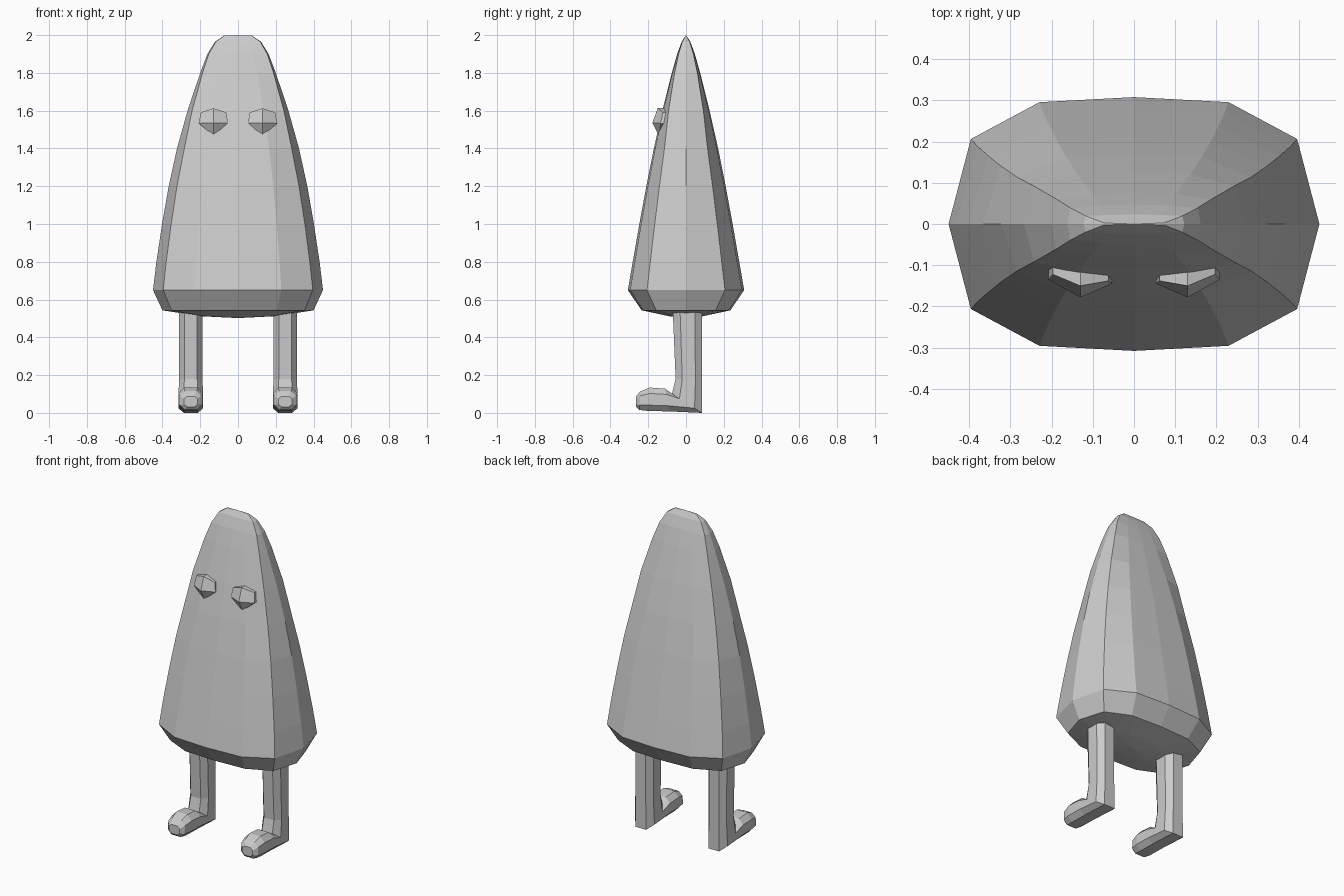
import bpy, bmesh

cube = bpy.data.objects.get("Cube")
if cube:
    bpy.data.objects.remove(cube, do_unlink=True)

# One plain grey for the whole model
grey = bpy.data.materials.new("plain grey")
grey.use_nodes = True
grey.diffuse_color = (0.6, 0.6, 0.6, 1)
grey.node_tree.nodes["Principled BSDF"].inputs["Base Color"].default_value = (0.6, 0.6, 0.6, 1)


def make_object(name, bm):
    bmesh.ops.recalc_face_normals(bm, faces=bm.faces)
    mesh = bpy.data.meshes.new(name)
    bm.to_mesh(mesh)
    bm.free()
    mesh.materials.append(grey)
    obj = bpy.data.objects.new(name, mesh)
    bpy.context.collection.objects.link(obj)
    return obj


def loft(bm, rings):
    """Bridge closed rings of equal length and return their vertices."""
    rows = [[bm.verts.new(p) for p in ring] for ring in rings]
    n = len(rows[0])
    for a, b in zip(rows, rows[1:]):
        for i in range(n):
            j = (i + 1) % n
            bm.faces.new((a[i], a[j], b[j], b[i]))
    return rows


def fan(bm, ring, tip):
    v = bm.verts.new(tip)
    for i in range(len(ring)):
        bm.faces.new((ring[i], ring[(i + 1) % len(ring)], v))


# Body: ten-sided cone flattened into a ridge at the top
def body_ring(z, w, d):
    t = max(0, (z - 1.4) / 0.6)
    cx, cy = 0.88 + 0.09 * t, 0.67 + 0.2 * t
    quarter = [(1, 0), (cx, cy), (0.51, 0.96), (0, 1)]
    half = quarter + [(-x, y) for x, y in quarter[2::-1]]
    outline = half + [(x, -y) for x, y in half[-2:0:-1]]
    return [(x * w, y * d, z) for x, y in outline]


body_profile = [
    (0.512, 0.2, 0.09), (0.543, 0.4, 0.235), (0.65, 0.45, 0.308),
    (0.8, 0.432, 0.282), (1.0, 0.402, 0.247), (1.2, 0.367, 0.21),
    (1.4, 0.323, 0.17), (1.6, 0.267, 0.125), (1.8, 0.2, 0.075),
    (1.9, 0.162, 0.047), (1.965, 0.122, 0.023), (1.997, 0.075, 0.003),
]
bm = bmesh.new()
rows = loft(bm, [body_ring(*p) for p in body_profile])
fan(bm, rows[0], (0, 0, 0.502))
fan(bm, rows[-1], (0, 0, 2.0))
make_object("body", bm)


# Leg and foot: eight-sided tube that bends forward at the heel
def leg_ring(front, back, w, side):
    ring = []
    for u, v in [(1, 0.5), (0.55, 1), (-0.55, 1), (-1, 0.5),
                 (-1, -0.5), (-0.55, -1), (0.55, -1), (1, -0.5)]:
        f = (1 + v) / 2
        y, z = (b + (a - b) * f for a, b in zip(front, back))
        ring.append((side * 0.25 + u * w, y, z))
    return ring


leg_path = [
    ((-0.07, 0.54), (0.085, 0.54), 0.062),
    ((-0.055, 0.18), (0.085, 0.17), 0.062),
    ((-0.075, 0.1), (0.085, 0.0), 0.066),
    ((-0.11, 0.128), (-0.09, 0.008), 0.066),
    ((-0.19, 0.134), (-0.2, 0.01), 0.066),
    ((-0.24, 0.115), (-0.248, 0.016), 0.057),
    ((-0.265, 0.088), (-0.265, 0.032), 0.036),
]

# Eye: faceted bulge with a pointed lower edge
eye_rim = [(0.053, -0.145, 1.535), (0.062, -0.138, 1.59), (0.13, -0.15, 1.613),
           (0.197, -0.122, 1.59), (0.208, -0.135, 1.533), (0.13, -0.143, 1.467)]

for name, side in (("left", 1), ("right", -1)):
    bm = bmesh.new()
    rows = loft(bm, [leg_ring(*p, side) for p in leg_path])
    bm.faces.new(rows[0])
    bm.faces.new(rows[-1])
    make_object(name + "_leg", bm)

    bm = bmesh.new()
    rim = [(x * side, y, z) for x, y, z in eye_rim]
    back = [(x, y + 0.045, z) for x, y, z in rim]
    rows = loft(bm, [back, rim])
    bm.faces.new(rows[0])
    r, tip = rows[1], bm.verts.new((0.13 * side, -0.178, 1.535))
    for corners in ((0, 1, 2), (2, 3, 4), (4, 5), (5, 0)):
        bm.faces.new([r[i] for i in corners] + [tip])
    make_object(name + "_eye", bm)
